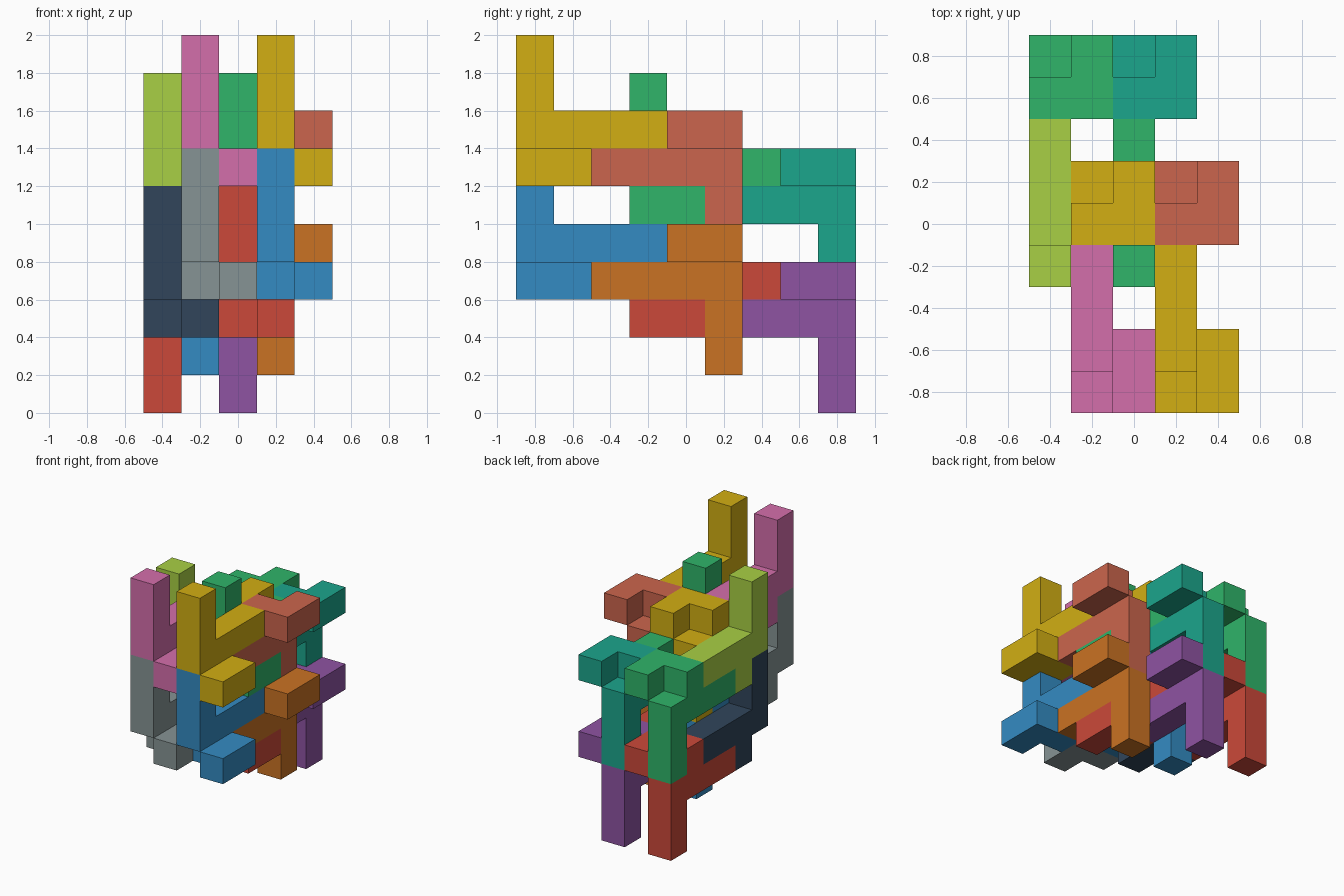
import bpy, bmesh
from mathutils import Vector

if "Cube" in bpy.data.objects:
    bpy.data.objects.remove(bpy.data.objects["Cube"])

U = 0.2                                    # cube size
ORIGIN = Vector((-0.4, -0.8, 0.1))         # centre of cell (0, 0, 0)

# One puzzle piece: four-cube bar, two-cube post, three-cube hook on the other side
BAR = [(0, j, 0) for j in range(4)]
POST = [(0, 0, 1), (0, 0, 2)]
HOOK = [(0, 1, -1), (1, 1, -1), (1, 0, -1)]
PIECE = BAR + POST + HOOK

materials = {}


def material(name, rgb):
    if name not in materials:
        m = bpy.data.materials.new(name)
        m.diffuse_color = [(c / 255) ** 2.2 for c in rgb] + [1]
        m.use_nodes = True
        m.node_tree.nodes["Principled BSDF"].inputs["Base Color"].default_value = m.diffuse_color
        materials[name] = m
    return materials[name]


def build_piece(name, colour, anchor, flip):
    """Join the cubes of one piece; flip turns it half round about the x axis."""
    s = -1 if flip else 1
    cells = {(anchor[0] + x, anchor[1] + s * y, anchor[2] + s * z) for x, y, z in PIECE}
    bm = bmesh.new()
    for cell in sorted(cells):
        centre = ORIGIN + Vector(cell) * U
        for axis in range(3):
            for side in (-1, 1):
                n = [0, 0, 0]
                n[axis] = side
                if tuple(c + d for c, d in zip(cell, n)) in cells:
                    continue               # inner wall between two cubes
                a, b = [0, 0, 0], [0, 0, 0]
                a[(axis + 1) % 3] = 1
                b[(axis + 2) % 3] = side
                n, a, b = Vector(n), Vector(a), Vector(b)
                bm.faces.new([bm.verts.new(centre + (n + a * p + b * q) * U / 2)
                              for p, q in ((-1, -1), (1, -1), (1, 1), (-1, 1))])
    bmesh.ops.remove_doubles(bm, verts=bm.verts, dist=0.001)
    bmesh.ops.dissolve_limit(bm, angle_limit=0.01, verts=bm.verts, edges=bm.edges)
    mesh = bpy.data.meshes.new(name)
    bm.to_mesh(mesh)
    bm.free()
    mesh.materials.append(material(*colour))
    bpy.context.collection.objects.link(bpy.data.objects.new(name, mesh))


GOLD = ("gold", (209, 173, 26))
PINK = ("pink", (211, 110, 170))
BLUE = ("blue", (55, 138, 193))
GREY = ("grey", (133, 146, 147))
GREEN = ("green", (51, 179, 105))
LIME = ("lime", (167, 207, 70))
RED = ("red", (202, 74, 60))
NAVY = ("navy", (52, 71, 91))
ORANGE = ("orange", (201, 114, 40))
SALMON = ("salmon", (202, 101, 78))
PURPLE = ("purple", (141, 84, 161))
TEAL = ("teal", (33, 164, 139))

# Interlocked stacks: position of the lower piece, flipped?, lower and upper colours
STACKS = [
    ("front_right", (3, 0, 4), False, BLUE, GOLD),
    ("front_left", (1, 0, 4), False, GREY, PINK),
    ("inner_right", (2, 3, 3), False, RED, GREEN),
    ("inner_left", (0, 3, 3), False, NAVY, LIME),
    ("middle_right", (3, 5, 3), True, ORANGE, SALMON),
    ("middle_left", (1, 5, 3), True, BLUE, GOLD),
    ("back_right", (2, 8, 2), True, PURPLE, TEAL),
    ("back_left", (0, 8, 2), True, RED, GREEN),
]
for name, (x, y, z), flip, low, high in STACKS:
    build_piece(name + "_lower_piece", low, (x, y, z), flip)
    build_piece(name + "_upper_piece", high, (x, y, z + 3), flip)
